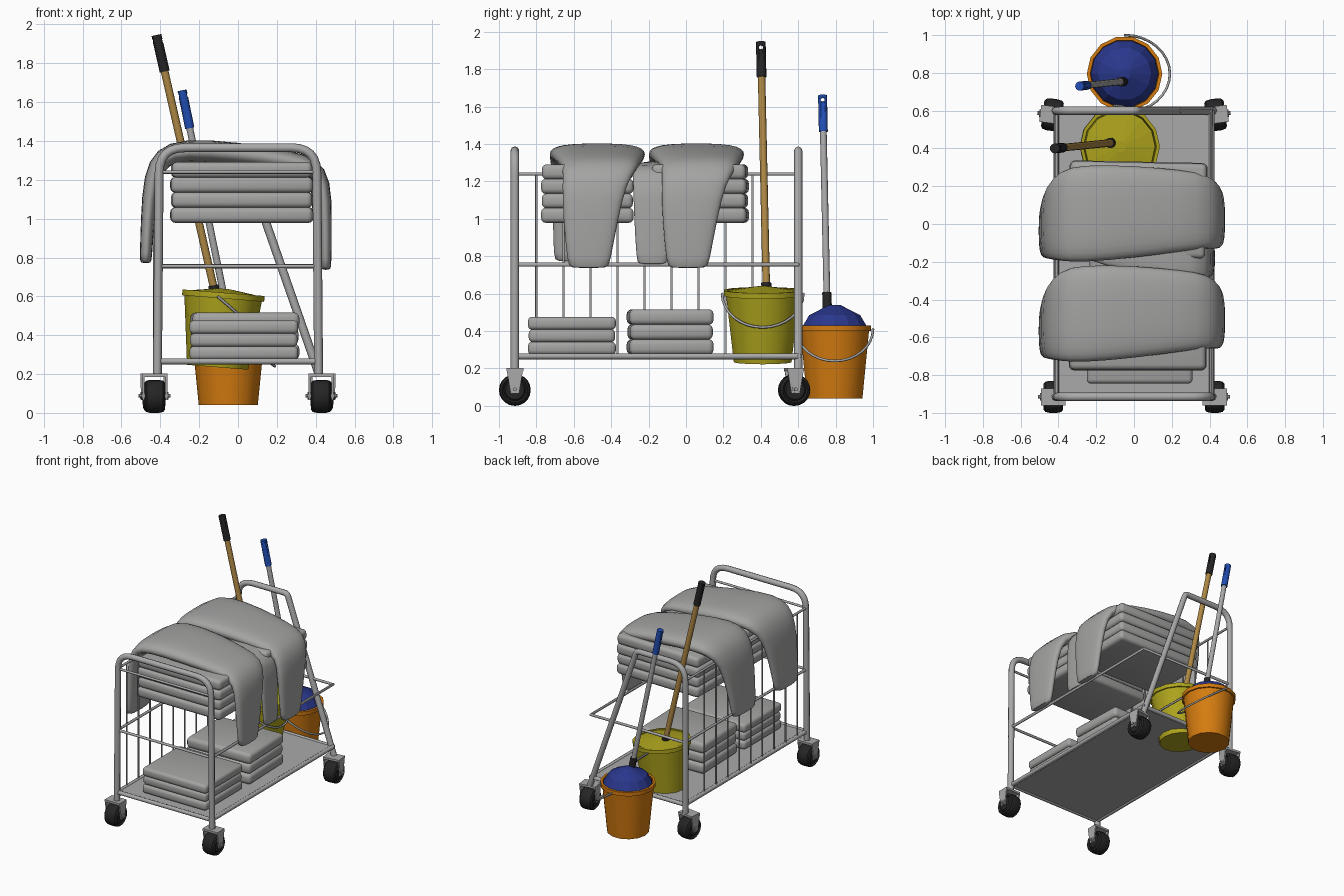
import bpy, bmesh, math
from mathutils import Vector, Matrix

if "Cube" in bpy.data.objects:
    bpy.data.objects.remove(bpy.data.objects["Cube"])


def material(name, rgb):
    m = bpy.data.materials.new(name)
    m.diffuse_color = (*rgb, 1)
    m.use_nodes = True
    m.node_tree.nodes["Principled BSDF"].inputs["Base Color"].default_value = m.diffuse_color
    return m


METAL = material("grey_metal", (0.40, 0.40, 0.40))
CLOTH = material("grey_cloth", (0.37, 0.37, 0.365))
BLACK = material("black_rubber", (0.018, 0.018, 0.018))
YELLOW = material("yellow_plastic", (0.42, 0.37, 0.012))
ORANGE = material("orange_plastic", (0.66, 0.20, 0.005))
NAVY = material("navy_mop", (0.022, 0.038, 0.26))
BLUE = material("blue_grip", (0.015, 0.075, 0.45))
WOOD = material("wood", (0.43, 0.25, 0.06))


def finish(name, bm, mat, angle=40):
    bmesh.ops.recalc_face_normals(bm, faces=bm.faces)
    me = bpy.data.meshes.new(name)
    bm.to_mesh(me)
    bm.free()
    return register(name, me, mat, angle)


def register(name, me, mat, angle=40):
    me.materials.clear()
    me.materials.append(mat)
    ob = bpy.data.objects.new(name, me)
    bpy.context.collection.objects.link(ob)
    bpy.ops.object.select_all(action='DESELECT')
    ob.select_set(True)
    bpy.context.view_layer.objects.active = ob
    if angle:
        bpy.ops.object.shade_smooth_by_angle(angle=math.radians(angle))
    return ob


def tube(name, pts, r, mat=METAL):
    cu = bpy.data.curves.new(name, 'CURVE')
    cu.dimensions = '3D'
    cu.bevel_depth, cu.bevel_resolution, cu.use_fill_caps = r, 2, True
    sp = cu.splines.new('POLY')
    sp.points.add(len(pts) - 1)
    for p, co in zip(sp.points, pts):
        p.co = (*co, 1)
    tmp = bpy.data.objects.new("tmp", cu)
    bpy.context.collection.objects.link(tmp)
    me = bpy.data.meshes.new_from_object(tmp.evaluated_get(bpy.context.evaluated_depsgraph_get()))
    bpy.data.objects.remove(tmp)
    return register(name, me, mat, 50)


def rounded(pts, radii, n=6):
    """Polyline with its inner corners replaced by arcs."""
    pts = [Vector(p) for p in pts]
    out = [pts[0]]
    for a, b, c, r in zip(pts, pts[1:], pts[2:], radii):
        s, e = b + (a - b).normalized() * r, b + (c - b).normalized() * r
        out += [s * (1 - t) ** 2 + b * 2 * t * (1 - t) + e * t * t for t in (i / n for i in range(n + 1))]
    return out + [pts[-1]]


def box(bm, c, s):
    m = Matrix.Translation(c) @ Matrix.Diagonal((*s, 1))
    return bmesh.ops.create_cube(bm, size=1, matrix=m)['verts']


def rod(name, a, b, r, mat, sides=12):
    a, b = Vector(a), Vector(b)
    bm = bmesh.new()
    m = Matrix.Translation((a + b) / 2) @ (b - a).to_track_quat('Z', 'Y').to_matrix().to_4x4()
    bmesh.ops.create_cone(bm, cap_ends=True, segments=sides, radius1=r, radius2=r, depth=(b - a).length, matrix=m)
    return finish(name, bm, mat)


def lathe(name, profile, mat, origin, tilt=0, sides=14, angle=35):
    """Spin (radius, z) points about z, tilt about y, then place."""
    bm = bmesh.new()
    vs = [bm.verts.new((r, 0, z)) for r, z in profile]
    es = [bm.edges.new(p) for p in zip(vs, vs[1:])]
    bmesh.ops.spin(bm, geom=vs + es, axis=(0, 0, 1), cent=(0, 0, 0), angle=2 * math.pi, steps=sides)
    bmesh.ops.remove_doubles(bm, verts=bm.verts, dist=1e-4)
    bm.transform(Matrix.Translation(origin) @ Matrix.Rotation(tilt, 4, 'Y'))
    return finish(name, bm, mat, angle)


# --- cart frame ---
F, B, X = -0.915, 0.6, 0.415
tube("front_hoop", rounded([(-X, F, .19), (-.405, F, 1.365), (.405, F, 1.365), (X, F, .19)], (.13, .13)), .023)
tube("back_hoop", rounded([(-X, B, .19), (-X, B, 1.365), (.01, B, 1.365), (.42, B, .19)], (.13, .025)), .022)
for z, r in ((.755, .010), (1.24, .009)):
    tube("front_crossbar", [(-.41, F, z), (.41, F, z)], r)
    tube("left_rail", [(-.41, F, z), (-.41, B, z)], r)
tube("right_back_rail", [(.41, F, .755), (.41, B, .755), (-.41, B, .755)], .011)
for i in range(9):
    y = -.80 + i * .1445
    tube("side_bar", [(-.41, y, .265), (-.41, y, 1.24)], .006)
for y in (F, B):
    tube("shelf_end_tube", [(-X, y, .265), (X, y, .265)], .016)
for x in (-.41, .41):
    tube("shelf_side_tube", [(x, F, .265), (x, B, .265)], .016)
bm = bmesh.new()
box(bm, (0, (F + B) / 2, .265), (.82, B - F, .014))
finish("bottom_shelf", bm, METAL, 0)

# --- casters ---
for sx in (-1, 1):
    for y, turn in ((F, 0), (B - .022, sx * .13)):
        place = Matrix.Translation((sx * (.427 if y < 0 else .432), y, 0)) @ Matrix.Rotation(turn, 4, 'Z')
        w = lathe("caster_wheel", [(0, -.05), (.05, -.05), (.058, -.04), (.068, -.052), (.08, -.042), (.085, -.02),
                                   (.085, .02), (.08, .042), (.068, .052), (.058, .04), (.05, .05), (0, .05)],
                  BLACK, (0, 0, 0), math.pi / 2, 20)
        w.data.transform(place @ Matrix.Translation((0, 0, .085)))
        bm = bmesh.new()
        for s in (-1, 1):
            for v in box(bm, (s * .06, 0, .133), (.01, .09, .134)):
                if v.co.z < .1:
                    v.co.y *= .5
        box(bm, (0, 0, .194), (.13, .09, .016))
        m = Matrix.Translation((0, 0, .088)) @ Matrix.Rotation(math.pi / 2, 4, 'Y')
        for r, d in ((.01, .16), (.02, .14)):
            bmesh.ops.create_cone(bm, cap_ends=True, segments=10, radius1=r, radius2=r, depth=d, matrix=m)
        bm.transform(place)
        finish("caster_fork", bm, METAL, 30)


# --- folded towel stacks ---
def stack(name, x, y, z, n, turn=0):
    bm = bmesh.new()
    h = (z[1] - z[0]) / n
    for i in range(n):
        k = .008 * (i % 2)
        box(bm, (0, 0, z[0] + h * (i + .5)), (x[1] - x[0] - k, y[1] - y[0] - k, h * 1.04))
    bmesh.ops.bevel(bm, geom=bm.edges[:], offset=h * .34, segments=3, profile=.5, affect='EDGES')
    bm.transform(Matrix.Translation((sum(x) / 2, sum(y) / 2, 0)) @ Matrix.Rotation(turn, 4, 'Z'))
    finish(name, bm, CLOTH, 60)


stack("lower_front_stack", (-.25, .31), (-.845, -.375), (.275, .475), 3)
stack("lower_back_stack", (-.24, .31), (-.31, .14), (.275, .515), 3, .03)
stack("upper_front_stack", (-.345, .385), (-.775, -.28), (.98, 1.29), 4)
stack("upper_back_stack", (-.345, .385), (-.18, .33), (.98, 1.29), 4, -.02)


# --- draped towels: flattened rings along a path of (x, z, y centre, half width, half thickness) ---
def drape(name, stations, dy, sides=14):
    bm = bmesh.new()
    rings = []
    for i, (x, z, yc, hw, th) in enumerate(stations):
        a, b = stations[max(i - 1, 0)], stations[min(i + 1, len(stations) - 1)]
        t = Vector((b[0] - a[0], 0, b[1] - a[1])).normalized()
        n = Vector((-t.z, 0, t.x))
        ring = []
        for k in range(sides):
            c, s = math.cos(2 * math.pi * k / sides), math.sin(2 * math.pi * k / sides)
            c, s = (math.copysign(abs(v) ** .7, v) for v in (c, s))
            ring.append(bm.verts.new(Vector((x, yc + dy + hw * c, z)) + n * th * s))
        rings.append(ring)
    for p, q in zip(rings, rings[1:]):
        for k in range(sides):
            j = (k + 1) % sides
            bm.faces.new((p[k], p[j], q[j], q[k]))
    bm.faces.new(rings[0])
    bm.faces.new(rings[-1])
    ob = finish(name, bm, CLOTH, 70)
    ob.modifiers.new("soften", 'SUBSURF').levels = 1
    ob.modifiers[-1].render_levels = 1


TOWEL = [(-.475, .77, -.57, .13, .028), (-.475, .79, -.57, .14, .032), (-.465, 1.0, -.55, .165, .036),
         (-.445, 1.22, -.52, .20, .045), (-.39, 1.32, -.485, .245, .055), (-.28, 1.355, -.475, .265, .062),
         (0, 1.335, -.465, .25, .06), (.25, 1.30, -.46, .22, .055), (.39, 1.27, -.46, .20, .05),
         (.44, 1.19, -.49, .175, .042), (.45, 1.0, -.51, .15, .034), (.452, .76, -.52, .115, .03),
         (.452, .735, -.52, .105, .026)]
drape("front_draped_towel", TOWEL, 0)
drape("back_draped_towel", TOWEL, .53)
UNDER = [(-.3, 1.29, -.1, .1, .02), (0, 1.29, -.13, .12, .02), (.34, 1.28, -.18, .11, .02), (.395, 1.22, -.185, .1, .02),
         (.405, 1.0, -.185, .095, .02), (.41, .78, -.18, .085, .02), (.41, .755, -.18, .08, .02)]
drape("under_towel", UNDER, 0)


# --- buckets with wire handles and mop heads ---
def bucket(name, mat, head_mat, c, r, rb, h, tilt, head, bulge, drop):
    lathe(name, [(0, 0), (rb, 0), (r - .012, h - .03), (r, h - .03), (r, h), (r - .018, h),
                 (rb - .015, .015), (0, .015)], mat, c, tilt)
    lathe(name + "_mop_head", [(0, h - .06), (r - .02, h - .03), (r - .025, h - .003)] + head, head_mat, c, tilt, 14, 0)
    tube(name + "_handle", [(c[0] + bulge * math.sin(t), c[1] + (r + .005) * math.cos(t), c[2] + h - .02 - drop * math.sin(t))
                            for t in (math.pi * i / 16 for i in range(17))], .007)


bucket("orange_bucket", ORANGE, NAVY, (-.05, .795, .04), .20, .152, .39, 0,
       [(.14, .445), (.07, .48), (.03, .50), (0, .50)], .24, .17)
bucket("yellow_bucket", YELLOW, YELLOW, (-.105, .41, .235), .212, .158, .385, .08,
       [(.10, .395), (.03, .405), (0, .405)], .21, .18)


# --- mop poles ---
def mop(name, a, b, grip, collar, r, pole_mat, grip_mat):
    a, b = Vector(a), Vector(b)
    g, k = b.lerp(a, grip), a.lerp(b, collar)
    rod(name + "_pole", a, b.lerp(a, .03), r, pole_mat)
    rod(name + "_collar", a, k, r + .007, BLACK)
    top = rod(name + "_grip", g, b, r + .006, grip_mat)
    hole = b.lerp(a, .022)
    cutter = rod(name + "_hole_cutter", hole - Vector((.1, 0, 0)), hole + Vector((.1, 0, 0)), .011, BLACK)
    cutter.hide_render = True
    cutter.hide_set(True)
    mod = top.modifiers.new("hang_hole", 'BOOLEAN')
    mod.operation, mod.object, mod.solver = 'DIFFERENCE', cutter, 'EXACT'


mop("wood_mop", (-.117, .43, .61), (-.42, .40, 1.945), .14, .035, .020, WOOD, BLACK)
mop("metal_mop", (-.055, .755, .52), (-.288, .73, 1.66), .17, .075, .018, METAL, BLUE)
